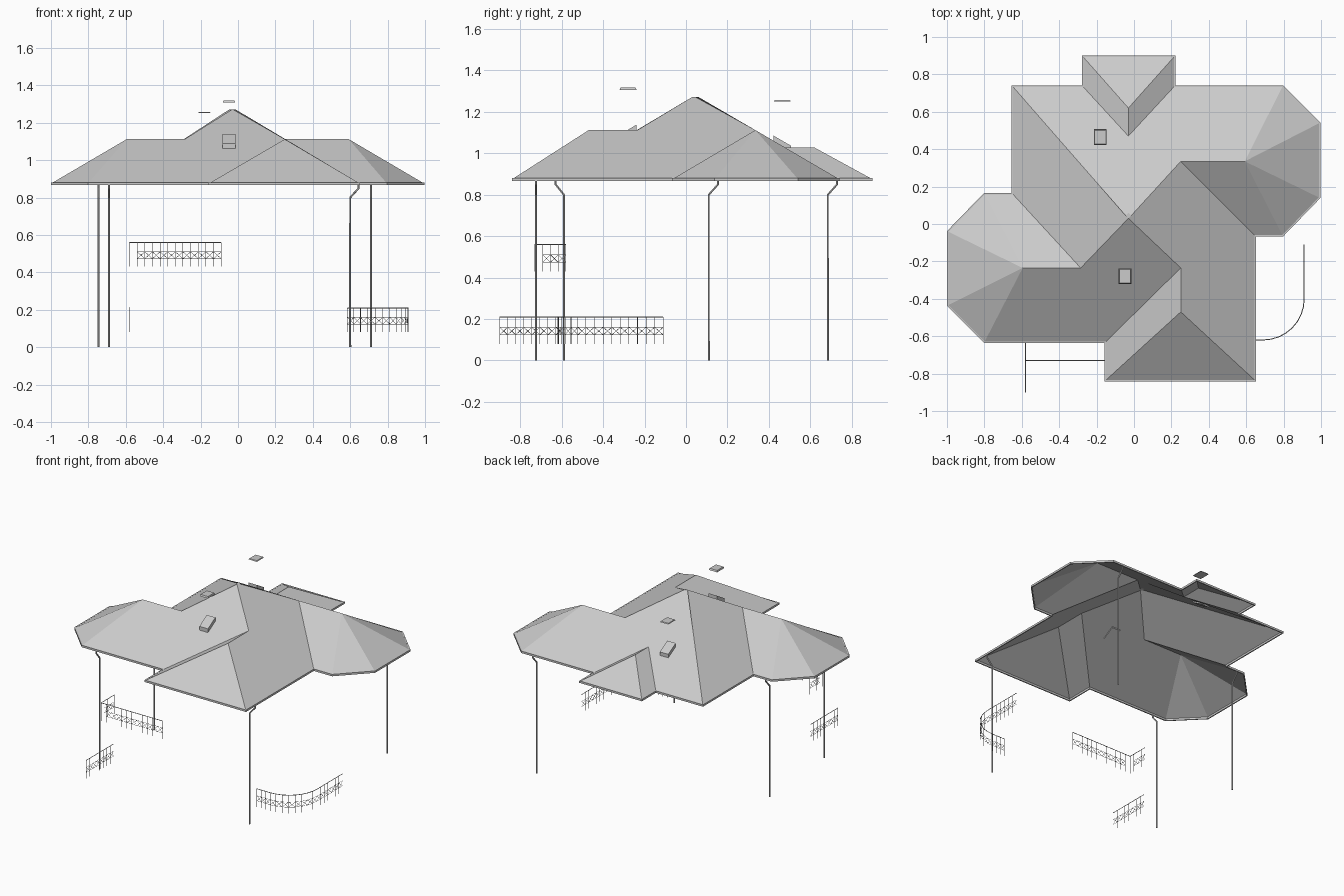
import bpy, math
from mathutils import Vector

cube = bpy.data.objects.get("Cube")
if cube:
    bpy.data.objects.remove(cube)

# One plain grey for everything
GREY = bpy.data.materials.new("light grey")
GREY.use_nodes = True
GREY.diffuse_color = (.6, .6, .6, 1)
bsdf = next(n for n in GREY.node_tree.nodes if n.type == 'BSDF_PRINCIPLED')
bsdf.inputs["Base Color"].default_value = (.6, .6, .6, 1)
bsdf.inputs["Roughness"].default_value = .8


def mesh_object(name, verts, faces):
    me = bpy.data.meshes.new(name)
    me.from_pydata(verts, [], faces)
    me.materials.append(GREY)
    me.update()
    ob = bpy.data.objects.new(name, me)
    bpy.context.collection.objects.link(ob)
    return ob


def tube_object(name, lines, depth, resolution=0):
    """Sweep a thin bar along each (points, thickness factor) line."""
    cu = bpy.data.curves.new(name, 'CURVE')
    cu.dimensions = '3D'
    cu.bevel_depth = depth
    cu.bevel_resolution = resolution
    cu.use_fill_caps = True
    for pts, factor in lines:
        sp = cu.splines.new('POLY')
        sp.points.add(len(pts) - 1)
        for p, co in zip(sp.points, pts):
            p.co = (*co, 1)
            p.radius = factor
    cu.materials.append(GREY)
    ob = bpy.data.objects.new(name, cu)
    bpy.context.collection.objects.link(ob)
    bpy.ops.object.select_all(action='DESELECT')
    ob.select_set(True)
    bpy.context.view_layer.objects.active = ob
    bpy.ops.object.convert(target='MESH')


# Roof: eave outline (clockwise from the back wing) and ridge points
EAVE, RIDGE, BACK_RIDGE, PEAK = .877, 1.112, 1.028, 1.272
outline = [(-.275, .897), (.217, .897), (.217, .737), (.795, .737), (.992, .54), (.992, .14),
           (.795, -.063), (.648, -.063), (.648, -.837), (-.153, -.837), (-.153, -.632),
           (-.8, -.632), (-.996, -.435), (-.996, -.04), (-.8, .162), (-.65, .162),
           (-.65, .737), (-.275, .737)]
pts = {i: (x, y, EAVE) for i, (x, y) in enumerate(outline)}
pts.update({
    "left_end": (-.595, -.235, RIDGE), "left_in": (-.285, -.235, RIDGE),
    "right_end": (.592, .335, RIDGE), "right_in": (.25, .335, RIDGE),
    "front_end": (.25, -.47, RIDGE), "front_in": (.25, -.235, RIDGE),
    "back_end": (-.03, .62, BACK_RIDGE), "back_in": (-.03, .47, BACK_RIDGE),
    "peak_f": (-.03, .03, PEAK), "peak_r": (-.015, .045, PEAK),
    "peak_b": (-.03, .06, PEAK), "peak_l": (-.045, .045, PEAK)})
planes = [
    (0, 1, "back_end"), (1, 2, "back_in", "back_end"), (17, 0, "back_end", "back_in"),
    (16, 17, "back_in", 2, 3, "right_end", "right_in", "peak_r", "peak_b", "peak_l"),
    (3, 4, "right_end"), (4, 5, "right_end"), (5, 6, "right_end"),
    (6, 7, "right_in", "right_end"),
    (7, 8, "front_end", "front_in", "peak_f", "peak_r", "right_in"),
    (8, 9, "front_end"), (9, 10, "front_in", "front_end"),
    (10, 11, "left_end", "left_in", "peak_f", "front_in"),
    (11, 12, "left_end"), (12, 13, "left_end"), (13, 14, "left_end"),
    (14, 15, "left_in", "left_end"),
    (15, 16, "peak_l", "peak_f", "left_in"),
    ("peak_f", "peak_l", "peak_b", "peak_r")]
keys = list(pts)
mesh_object("roof", list(pts.values()),
            [[keys.index(k) for k in reversed(f)] for f in planes])

# Gutter band around the eaves
n = len(outline)
loop = outline[::-1]
gutter = mesh_object("gutter", [(x, y, z) for z in (EAVE - .011, EAVE + .003) for x, y in loop],
                     [(i, (i + 1) % n, n + (i + 1) % n, n + i) for i in range(n)])
sol = gutter.modifiers.new("thickness", 'SOLIDIFY')
sol.thickness = .008
sol.offset = 0
sol.use_even_offset = True

BOX = [(0, 3, 2, 1), (4, 5, 6, 7), (0, 1, 5, 4), (1, 2, 6, 5), (2, 3, 7, 6), (3, 0, 4, 7)]


def corners(cx, cy, hx, hy):
    return [(cx - hx, cy - hy), (cx + hx, cy - hy), (cx + hx, cy + hy), (cx - hx, cy + hy)]


def vent(side, cx, cy, base_z, slope, cap_z, cap_h):
    """Roof curb whose top follows the slope, with a flat cap above it."""
    ring = corners(cx, cy, .034, .042)
    verts = [(x, y, base_z + slope * (y - cy) + dz) for dz in (-.006, .029) for x, y in ring]
    mesh_object(side + "_vent_curb", verts, BOX)
    verts = [(x, y, cap_z) for x, y in corners(cx, cy, .033, .041)]
    verts += [(x, y, cap_z + cap_h) for x, y in corners(cx, cy, .03, .036)]
    mesh_object(side + "_vent_cap", verts, BOX)


vent("front", -.048, -.28, 1.085, .594, 1.307, .011)
vent("back", -.18, .465, 1.032, -.581, 1.251, .006)


# Downpipes: straight drop with a kick out to the gutter
def downpipe(name, x, y, dx, dy):
    path = [(x, y, 0), (x, y, .8), (x + dx, y + dy, .85), (x + dx, y + dy, EAVE - .003)]
    tube_object(name, [(path, 1)], .0055, 1)
    bpy.ops.object.shade_smooth_by_angle()


downpipe("front_wing_downpipe", .6, -.725, .045, 0)
downpipe("left_front_downpipe", -.69, -.59, 0, -.04)
downpipe("left_back_downpipe", -.745, .11, 0, .045)
downpipe("right_back_downpipe", .71, .685, 0, .045)


# Railings: pickets, three rails and a crossed band, open in the skipped bays
def railing(name, path, z, skipped=(), step=.041):
    plan = [Vector(path[0])]
    for a, b in zip(path, path[1:]):
        a, b = Vector(a), Vector(b)
        k = max(1, round((b - a).length / step))
        plan += [a.lerp(b, (i + 1) / k) for i in range(k)]

    def at(p, h):
        return (p.x, p.y, z + h)
    low, mid, top = .043, .08, .13
    lines = [([at(p, top) for p in plan], 1.8)]
    lines += [([at(p, 0), at(p, top)], 1) for p in plan]
    for i, (a, b) in enumerate(zip(plan, plan[1:])):
        if i not in skipped:
            lines += [([at(a, g), at(b, h)], .8) for g in (low, mid) for h in (low, mid)]
    tube_object(name, lines, .0014)


railing("balcony_railing", [(-.58, -.58), (-.58, -.73), (-.09, -.73)], .43, (3, 4))
railing("entry_railing", [(-.58, -.9), (-.58, -.59)], .08)
bend = [(.69 + .22 * math.sin(t), -.4 - .22 * math.cos(t))
        for t in (i * math.pi / 16 for i in range(9))]
railing("curved_porch_railing", [(.585, -.62)] + bend + [(.91, -.11)], .08)
